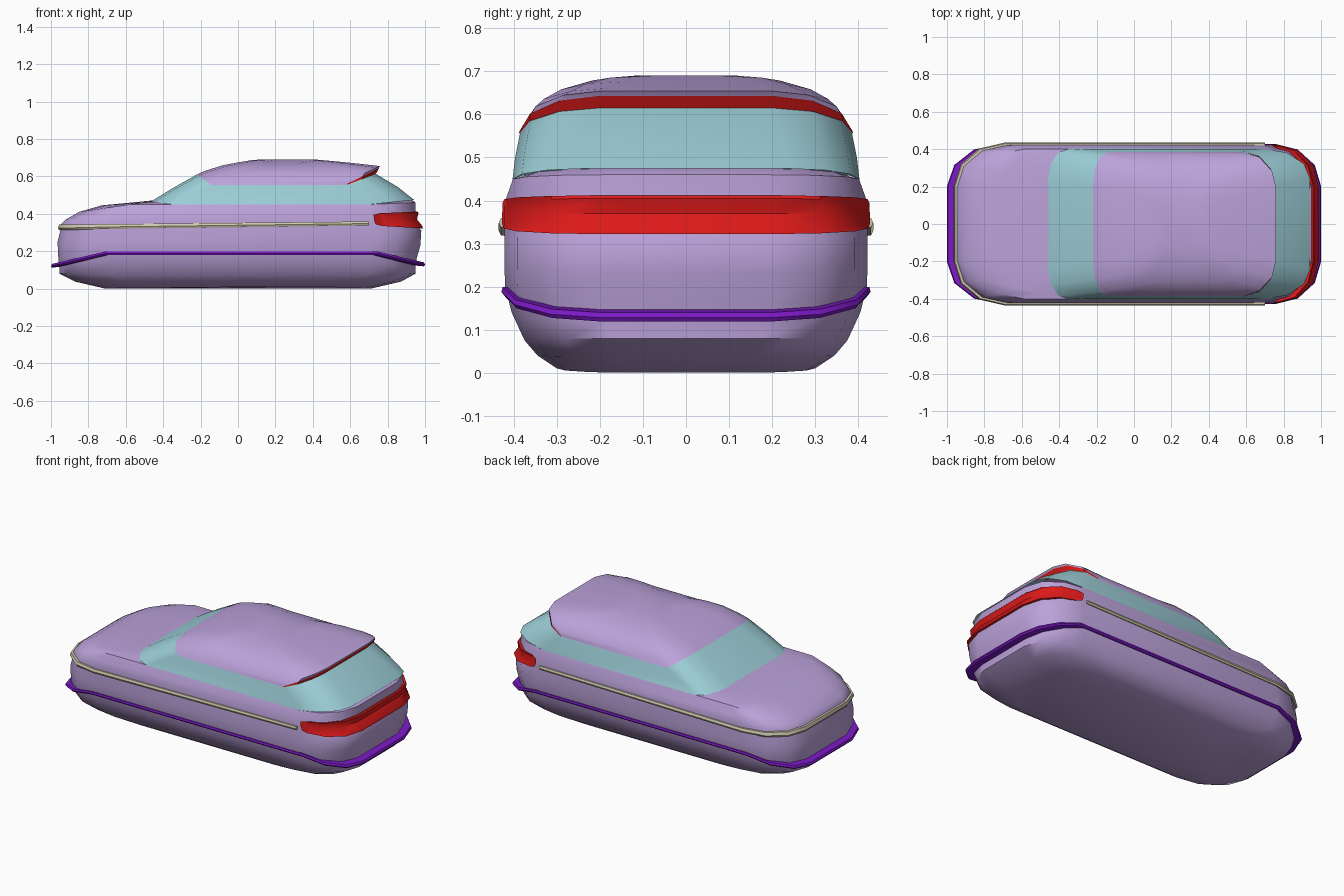
import bpy, bmesh, math


def material(name, rgb):
    m = bpy.data.materials.new(name)
    m.diffuse_color = (*rgb, 1)
    return m


LILAC = material("lilac_paint", (0.50, 0.36, 0.70))
GLASS = material("pale_glass", (0.33, 0.61, 0.67))
RED = material("red_lamp", (0.72, 0.01, 0.01))
VIOLET = material("violet_trim", (0.20, 0.01, 0.56))
CREAM = material("cream_trim", (0.62, 0.58, 0.42))


def ring(xf, xb, hw, zf, zs, zb, rf=0.27, rb=0.25, k=0.53, tilt=0.0):
    """16-point rounded rectangle; z runs from the side height to the end heights.
    Points 0-3 and 12-15 are the rear corners, 4-11 the front corners."""
    half = []
    for i in range(4):
        a = math.radians(30 * i)
        y = hw * (1 - k + k * math.sin(a))
        half.append((xb - rb * (1 - math.cos(a)), y, zs + tilt + (zb - zs - tilt) * math.cos(a)))
    for i in range(3, -1, -1):
        a = math.radians(30 * i)
        y = hw * (1 - k + k * math.sin(a))
        half.append((xf + rf * (1 - math.cos(a)), y, zs - tilt + (zf - zs + tilt) * math.cos(a)))
    return half + [(x, -y, z) for x, y, z in reversed(half)]


def loft(name, mat, rings, idx=range(16), around=True, tube=False, caps=(False, False)):
    """Skin rings; idx picks part of each ring, tube closes the cross-section."""
    bm = bmesh.new()
    rows = [[bm.verts.new(r[i]) for i in idx] for r in rings]
    n, m = len(rows[0]), len(rows)
    for j in range(m if tube else m - 1):
        a, b = rows[j], rows[(j + 1) % m]
        for i in range(n if around else n - 1):
            k = (i + 1) % n
            bm.faces.new((a[i], a[k], b[k], b[i]))
    if caps[0]:
        bm.faces.new(rows[0][::-1])
    if caps[1]:
        bm.faces.new(rows[-1])
    if tube and not around:
        for e in (0, n - 1):
            bm.faces.new([r[e] for r in rows])
    bmesh.ops.recalc_face_normals(bm, faces=bm.faces)
    me = bpy.data.meshes.new(name)
    bm.to_mesh(me)
    bm.free()
    for p in me.polygons:
        p.use_smooth = True
    me.set_sharp_from_angle(angle=math.radians(38))
    me.materials.append(mat)
    ob = bpy.data.objects.new(name, me)
    bpy.context.collection.objects.link(ob)
    return ob


# Lower body: underside, flanks, bonnet
loft("lower_body", LILAC, [
    ring(-0.71, 0.71, 0.30, 0.0, 0.01, 0.0),
    ring(-0.87, 0.87, 0.345, 0.037, 0.04, 0.037),
    ring(-0.955, 0.95, 0.375, 0.08, 0.075, 0.08),
    ring(-0.955, 0.95, 0.405, 0.12, 0.14, 0.12),
    ring(-0.96, 0.955, 0.42, 0.15, 0.20, 0.16),
    ring(-0.965, 0.975, 0.422, 0.25, 0.25, 0.23),
    ring(-0.95, 0.98, 0.422, 0.31, 0.32, 0.31),
    ring(-0.945, 0.955, 0.421, 0.345, 0.36, 0.35),
    ring(-0.92, 0.95, 0.418, 0.37, 0.405, 0.41),
    ring(-0.85, 0.95, 0.402, 0.41, 0.45, 0.46),
    ring(-0.73, 0.93, 0.37, 0.445, 0.459, 0.475, rf=0.22),
    ring(-0.46, 0.80, 0.30, 0.471, 0.471, 0.471, rf=0.10),
], caps=(True, True))

# Windows: one glass band all the way round
glass_top = ring(-0.22, 0.735, 0.386, 0.61, 0.555, 0.615, 0.08, 0.155, 0.48)
loft("windows", GLASS, [
    ring(-0.465, 0.942, 0.403, 0.466, 0.449, 0.474, 0.12, 0.25, 0.40),
    ring(-0.35, 0.855, 0.397, 0.537, 0.50, 0.543, 0.10, 0.20, 0.44),
    glass_top,
])

# Roof with the overhanging rear lip
lip = ring(-0.20, 0.75, 0.384, 0.62, 0.56, 0.643, 0.08, 0.165, 0.48)
loft("roof", LILAC, [
    glass_top, lip,
    ring(-0.17, 0.76, 0.374, 0.632, 0.582, 0.655, 0.10, 0.165, 0.48),
    ring(-0.08, 0.71, 0.352, 0.66, 0.612, 0.661, 0.12, 0.16, 0.48),
    ring(0.0, 0.58, 0.31, 0.675, 0.642, 0.675, 0.14, 0.14, 0.5),
    ring(0.08, 0.44, 0.235, 0.688, 0.669, 0.688, 0.12, 0.12, 0.5),
    ring(0.14, 0.40, 0.12, 0.691, 0.690, 0.691, 0.08, 0.08, 0.5),
], caps=(False, True))

REAR = [12, 13, 14, 15, 0, 1, 2, 3]

# High brake lamp under the roof lip
loft("high_brake_lamp", RED, [
    ring(-0.22, 0.738, 0.388, 0.61, 0.555, 0.615, 0.08, 0.155, 0.48),
    ring(-0.20, 0.754, 0.387, 0.62, 0.561, 0.643, 0.08, 0.17, 0.48),
], REAR, around=False)

# Tail lamp wrapped around the rear, with a pinched profile
loft("tail_lamp", RED, [
    ring(-0.9, 0.93, 0.40, 0.34, 0.345, 0.33, rb=0.16),
    ring(-0.9, 0.988, 0.423, 0.33, 0.335, 0.322, rb=0.22),
    ring(-0.9, 0.985, 0.427, 0.34, 0.345, 0.335, rb=0.25),
    ring(-0.9, 0.957, 0.427, 0.37, 0.37, 0.37, rb=0.23),
    ring(-0.9, 0.965, 0.426, 0.40, 0.395, 0.405, rb=0.24),
    ring(-0.9, 0.958, 0.422, 0.41, 0.403, 0.412, rb=0.20),
    ring(-0.9, 0.92, 0.40, 0.40, 0.40, 0.40, rb=0.15),
], REAR, around=False, tube=True)

# Cream side moulding running round the nose
loft("side_moulding", CREAM, [
    ring(-0.93, 0.95, 0.41, 0.318, 0.335, 0.34, tilt=0.009),
    ring(-0.955, 0.95, 0.430, 0.312, 0.328, 0.34, tilt=0.009),
    ring(-0.962, 0.95, 0.435, 0.323, 0.339, 0.34, tilt=0.009),
    ring(-0.957, 0.95, 0.430, 0.342, 0.352, 0.35, tilt=0.007),
    ring(-0.92, 0.95, 0.41, 0.345, 0.352, 0.35, tilt=0.007),
], range(3, 13), around=False, tube=True)

# Violet bumper line, dipping at both ends
loft("bumper_line", VIOLET, [
    ring(-0.93, 0.93, 0.39, 0.12, 0.18, 0.125),
    ring(-0.995, 0.995, 0.423, 0.112, 0.18, 0.119, 0.29, 0.25),
    ring(-1.0, 1.0, 0.429, 0.12, 0.188, 0.128, 0.29, 0.25),
    ring(-0.995, 0.995, 0.426, 0.132, 0.199, 0.14, 0.29, 0.25),
    ring(-0.93, 0.93, 0.39, 0.145, 0.20, 0.15),
], tube=True)
